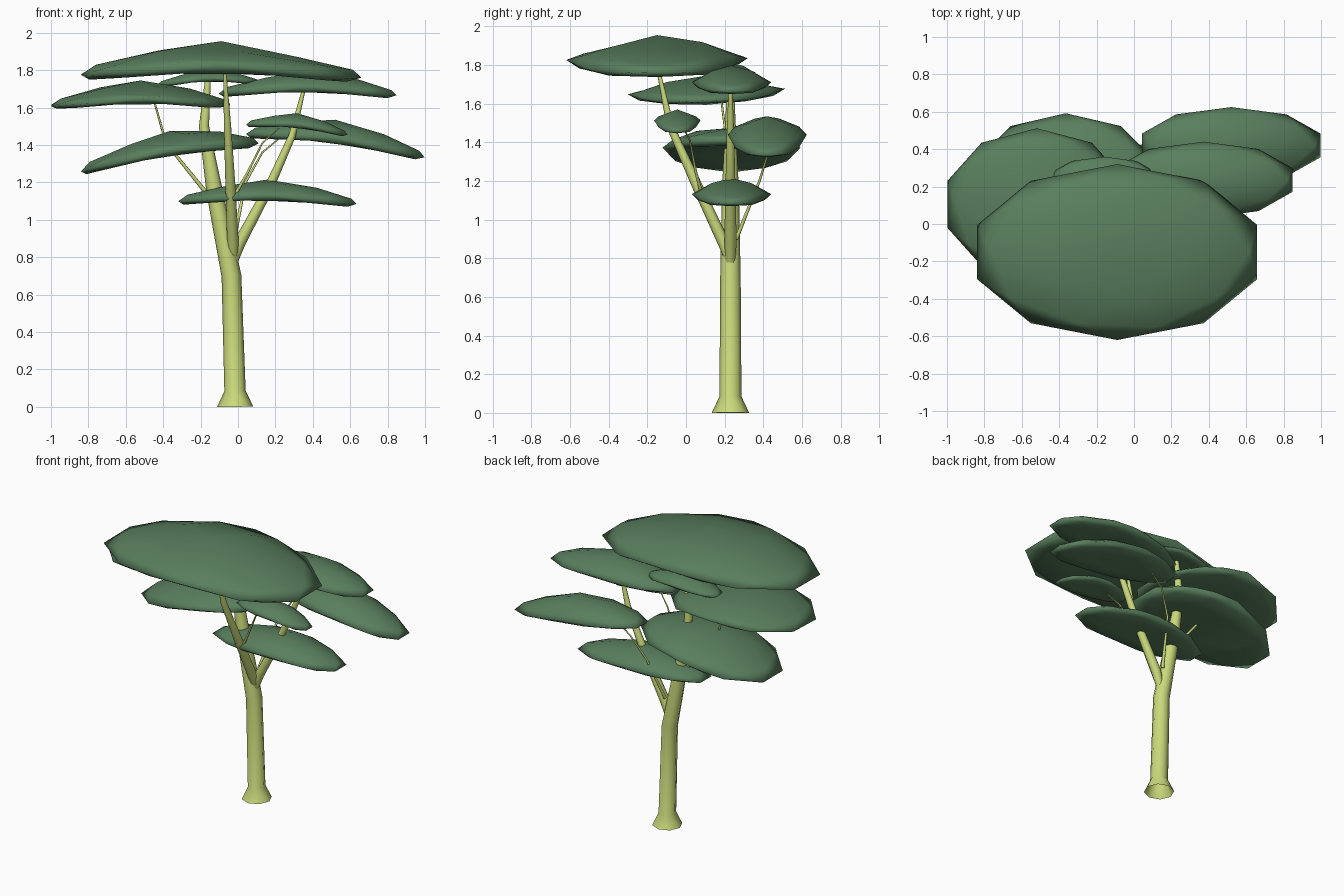
import bpy, bmesh, math

if "Cube" in bpy.data.objects:
    bpy.data.objects.remove(bpy.data.objects["Cube"])


def material(name, color):
    m = bpy.data.materials.new(name)
    m.diffuse_color = (*color, 1)
    m.use_nodes = True
    m.node_tree.nodes["Principled BSDF"].inputs["Base Color"].default_value = m.diffuse_color
    return m


BARK = material("bark", (0.60, 0.70, 0.20))
LEAF = material("leaf", (0.10, 0.21, 0.11))


def limb(name, points):
    """Tapered eight-sided open tube through (x, y, z, radius) points."""
    cu = bpy.data.curves.new(name, 'CURVE')
    cu.dimensions = '3D'
    cu.bevel_depth = 1
    cu.bevel_resolution = 2
    sp = cu.splines.new('POLY')
    sp.points.add(len(points) - 1)
    for p, (x, y, z, r) in zip(sp.points, points):
        p.co = (x, y, z, 1)
        p.radius = r
    ob = bpy.data.objects.new(name, cu)
    bpy.context.collection.objects.link(ob)
    bpy.ops.object.select_all(action='DESELECT')
    ob.select_set(True)
    bpy.context.view_layer.objects.active = ob
    bpy.ops.object.convert(target='MESH')
    ob = bpy.context.object
    ob.data.materials.clear()
    ob.data.materials.append(BARK)
    for p in ob.data.polygons:
        p.material_index = 0
    bpy.ops.object.shade_smooth_by_angle(angle=1.0)


def canopy(name, center, rx, ry, top, bottom, droop, tilt_x=0, tilt_y=0, dent=0):
    """Flattened icosphere pad, peaked above and flat below, with drooping ends.
    dent lowers the front right part of the upper side."""
    bm = bmesh.new()
    bmesh.ops.create_icosphere(bm, subdivisions=2, radius=1)
    for v in bm.verts:
        x, y, z = v.co
        h = top * z ** 1.5 if z > .01 else -bottom * min(1, -z / .447)
        h += tilt_x * x * rx + tilt_y * y * ry - droop * abs(x)
        if z > .6 and abs(math.atan2(y, x) + .63) < .8 and x > .1:
            h -= dent
        v.co = (center[0] + x * rx, center[1] + y * ry, center[2] + h)
    for f in bm.faces:
        f.smooth = True
    me = bpy.data.meshes.new(name)
    bm.to_mesh(me)
    bm.free()
    me.materials.append(LEAF)
    bpy.context.collection.objects.link(bpy.data.objects.new(name, me))


# Trunk and the two main branches
limb("trunk", [(-.015, .23, 0, .097), (-.016, .23, .085, .057), (-.035, .23, .7, .053),
               (-.125, .23, 1.15, .044), (-.182, .23, 1.5, .027), (-.16, .23, 1.76, .015)])
limb("front_branch", [(-.025, .235, .76, .02), (-.027, .2, .87, .031), (-.04, .06, 1.17, .027),
                      (-.055, -.08, 1.48, .02), (-.07, -.145, 1.78, .009)])
limb("right_branch", [(-.025, .23, .78, .025), (.01, .23, .88, .032), (.165, .23, 1.17, .026),
                      (.29, .23, 1.45, .019), (.355, .23, 1.71, .009)])

# Thin twigs
limb("left_twig", [(-.15, .23, 1.12, .012), (-.385, .21, 1.41, .007), (-.45, .18, 1.64, .005)])
limb("front_twig", [(-.035, .09, 1.1, .011), (.05, .05, 1.25, .007), (.13, .02, 1.41, .005),
                    (.22, -.02, 1.49, .003)])
limb("back_twig", [(-.02, .26, .9, .011), (.04, .38, 1.2, .007), (.13, .43, 1.36, .005),
                   (.25, .44, 1.46, .003)])

# Leaf pads
canopy("crown_canopy", (-.09, -.15, 1.831), .787, .47, .124, .03, .066, -.01, .01, .02)
canopy("upper_right_canopy", (.372, .235, 1.712), .5, .205, .085, .02, .044, -.01)
canopy("upper_left_canopy", (-.52, .105, 1.663), .502, .407, .082, .02, .052, .005, .035)
canopy("lower_left_canopy", (-.365, .235, 1.372), .5, .357, .103, .022, .04, .157)
canopy("back_right_canopy", (.52, .42, 1.44), .502, .205, .095, .022, .046, -.13)
canopy("lower_right_canopy", (.158, .235, 1.132), .502, .205, .083, .02, .042, -.015)
canopy("small_front_canopy", (.315, -.045, 1.514), .285, .12, .056, .015, .033, -.1)
canopy("small_back_canopy", (-.16, .24, 1.762), .29, .12, .047, .015, .036, .03)
